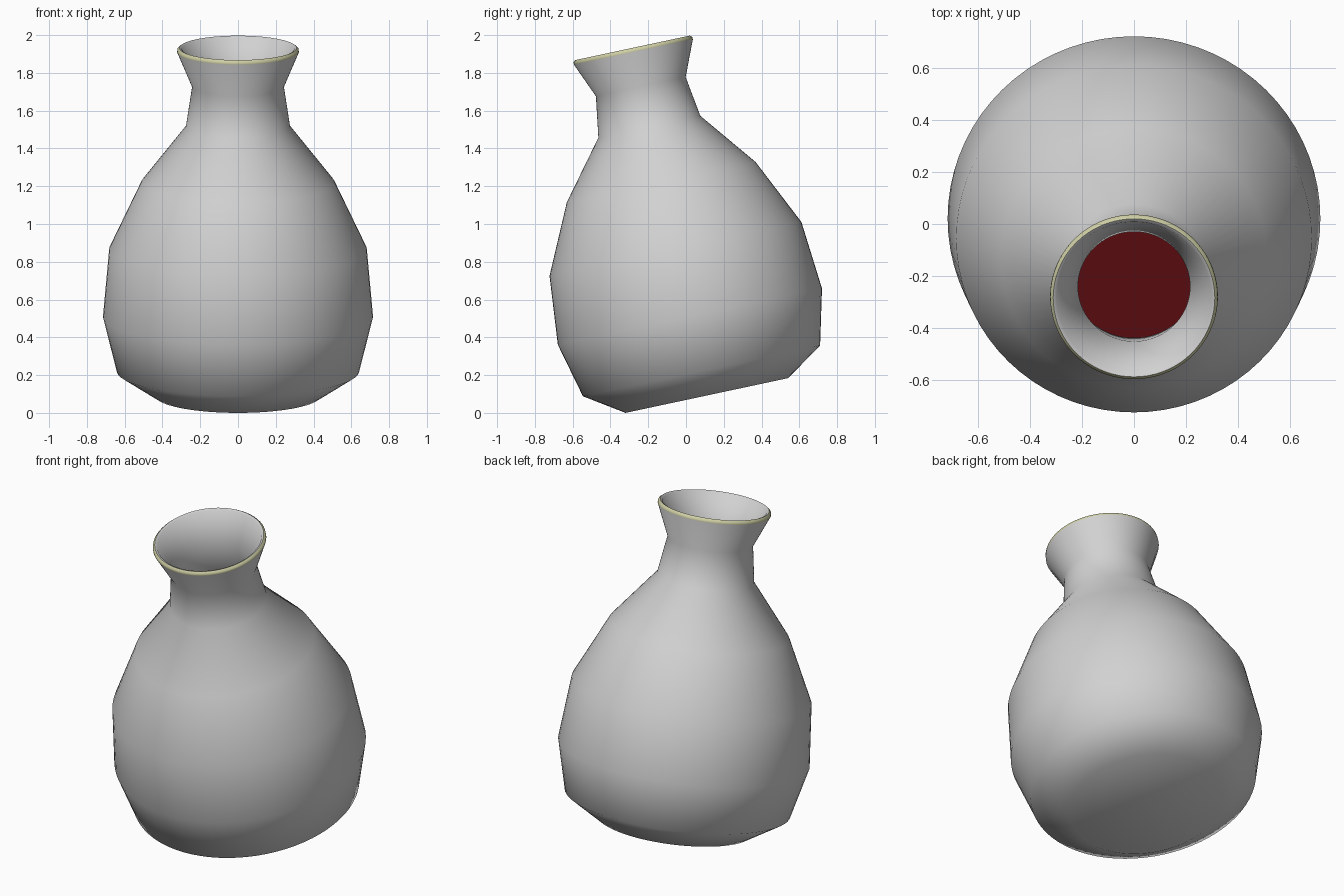
import bpy, bmesh, math
from mathutils import Matrix

if "Cube" in bpy.data.objects:
    bpy.data.objects.remove(bpy.data.objects["Cube"])

TILT = math.radians(12.06)          # the flask leans towards the front
PLACE = Matrix.Translation((0, 0.11, 0.092)) @ Matrix.Rotation(TILT, 4, 'X')
SEGMENTS = 72


def material(name, rgb):
    m = bpy.data.materials.new(name)
    m.diffuse_color = (*rgb, 1)
    m.use_nodes = True
    m.node_tree.nodes["Principled BSDF"].inputs["Base Color"].default_value = m.diffuse_color
    return m


def lathe(name, profile, mats, band=()):
    """Spin a (radius, height) profile, cap both ends; band spans use the second material."""
    bm = bmesh.new()
    rings = []
    for r, h in profile:
        rings.append([bm.verts.new((r * math.cos(a), r * math.sin(a), h))
                      for a in (2 * math.pi * i / SEGMENTS for i in range(SEGMENTS))])
    for k in range(len(rings) - 1):
        lo, hi = rings[k], rings[k + 1]
        for i in range(SEGMENTS):
            j = (i + 1) % SEGMENTS
            f = bm.faces.new((lo[i], lo[j], hi[j], hi[i]))
            f.material_index = 1 if k in band else 0
    bm.faces.new(rings[0][::-1])
    bm.faces.new(rings[-1])
    bmesh.ops.recalc_face_normals(bm, faces=bm.faces)
    bm.transform(PLACE)
    mesh = bpy.data.meshes.new(name)
    bm.to_mesh(mesh)
    bm.free()
    for m in mats:
        mesh.materials.append(m)
    ob = bpy.data.objects.new(name, mesh)
    bpy.context.collection.objects.link(ob)
    bpy.ops.object.select_all(action='DESELECT')
    ob.select_set(True)
    bpy.context.view_layer.objects.active = ob
    bpy.ops.object.shade_smooth_by_angle(angle=math.radians(50))
    return ob


grey = material("grey_glass", (0.64, 0.64, 0.64))
beige = material("beige_rim", (0.62, 0.62, 0.38))
red = material("dark_red_liquid", (0.12, 0.004, 0.005))

# Flask: outer wall, beaded lip, then inner wall back down
outer = [(0.44, 0), (0.642, 0.133), (0.715, 0.427), (0.682, 0.793),
         (0.511, 1.155), (0.276, 1.455), (0.243, 1.672), (0.322, 1.86)]
lip = [(0.321, 1.873), (0.31, 1.882), (0.297, 1.876)]
inner = [(0.215, 1.675), (0.25, 1.445), (0.487, 1.14), (0.655, 0.785),
         (0.687, 0.43), (0.62, 0.15), (0.43, 0.028)]
lathe("flask", outer + lip + inner, [grey, beige], band=(7, 8))

# Liquid filling the lower half
liquid = [(0.425, 0.032), (0.615, 0.154), (0.682, 0.43), (0.65, 0.78)]
lathe("liquid", liquid, [red])
